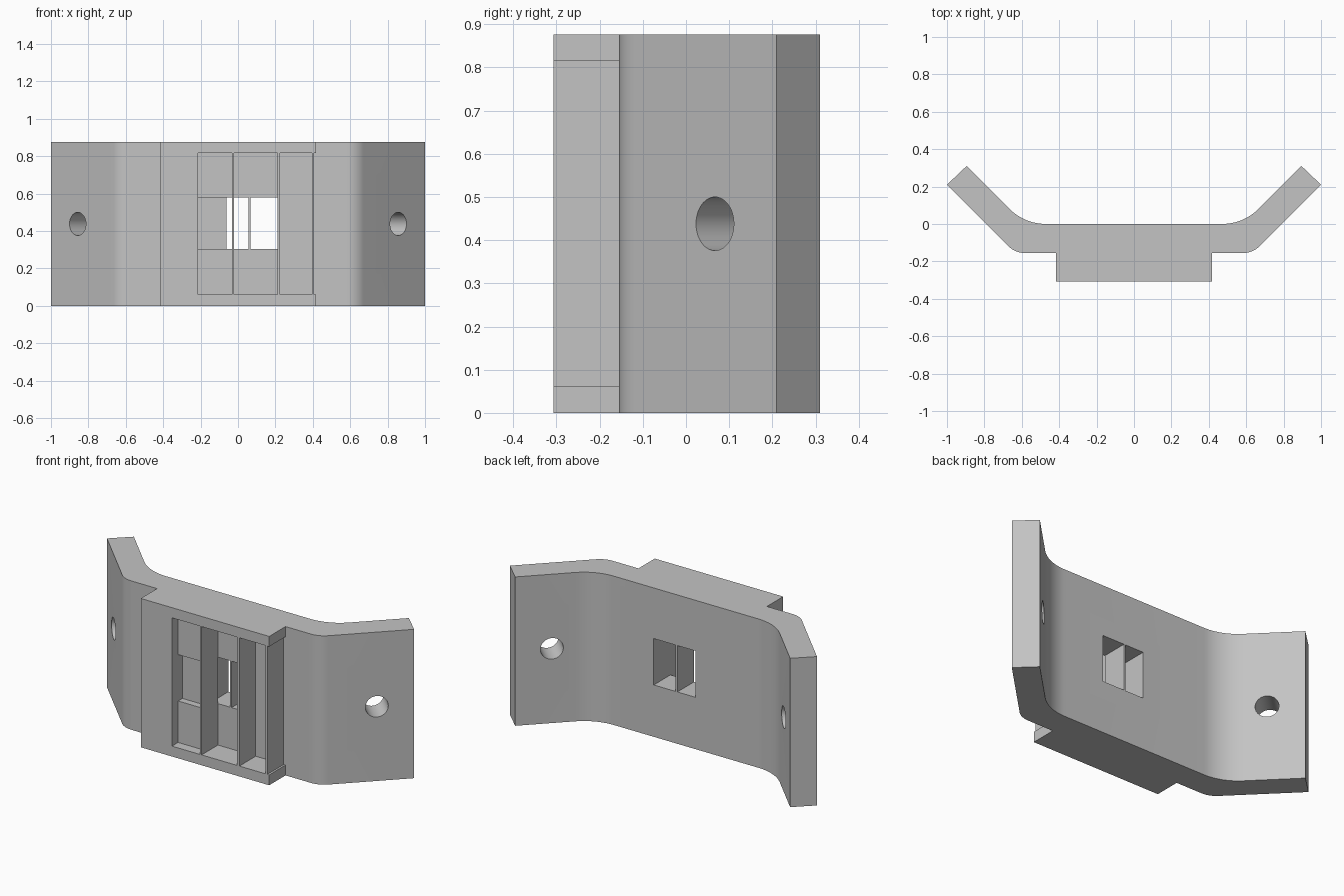
import bpy, bmesh, math
from mathutils import Matrix, Vector

cube = bpy.data.objects.get("Cube")
if cube:
    bpy.data.objects.remove(cube, do_unlink=True)

HEIGHT = 0.876
FRONT, PLATE_FRONT = -0.307, -0.155
POCKET_LOW, POCKET_HIGH = 0.061, 0.816
HOLE_LOW, HOLE_HIGH = 0.305, 0.578

grey = bpy.data.materials.new("plain grey")
grey.use_nodes = True
grey.diffuse_color = (0.55, 0.55, 0.55, 1)
grey.node_tree.nodes["Principled BSDF"].inputs["Base Color"].default_value = (0.55, 0.55, 0.55, 1)


def to_object(name, bm):
    bmesh.ops.recalc_face_normals(bm, faces=bm.faces)
    mesh = bpy.data.meshes.new(name)
    bm.to_mesh(mesh)
    bm.free()
    mesh.materials.append(grey)
    obj = bpy.data.objects.new(name, mesh)
    bpy.context.collection.objects.link(obj)
    return obj


def box(name, x0, x1, y0, y1, z0, z1):
    bm = bmesh.new()
    place = Matrix.Translation(((x0 + x1) / 2, (y0 + y1) / 2, (z0 + z1) / 2))
    bmesh.ops.create_cube(bm, size=1, matrix=place @ Matrix.Diagonal((x1 - x0, y1 - y0, z1 - z0, 1)))
    return to_object(name, bm)


def bend(cx, cy, radius, steps=12):
    """Eighth-turn arc, starting straight below its centre."""
    angles = [math.radians(45) * i / steps for i in range(steps + 1)]
    return [(cx + radius * math.sin(a), cy - radius * math.cos(a)) for a in angles]


def cut(target, cutter):
    cutter.hide_render = True
    mod = target.modifiers.new("cut", "BOOLEAN")
    mod.operation, mod.solver, mod.object = "DIFFERENCE", "EXACT", cutter
    bpy.context.view_layer.objects.active = target
    bpy.ops.object.modifier_apply(modifier=mod.name)
    bpy.data.objects.remove(cutter, do_unlink=True)


# Bent plate with the raised front block: half outline, mirrored and extruded
outer = bend(0.47, 0.278, 0.278)
inner = bend(0.584, -0.032, 0.123)
half = [(0.418, FRONT), (0.418, PLATE_FRONT)] + inner
half += [(1.0, 0.21), (0.895, 0.31)] + outer[::-1]
outline = half + [(-x, y) for x, y in reversed(half)]
bm = bmesh.new()
base = bm.faces.new([bm.verts.new((x, y, 0)) for x, y in outline])
top = bmesh.ops.extrude_face_region(bm, geom=[base])["geom"]
bmesh.ops.translate(bm, vec=(0, 0, HEIGHT), verts=[v for v in top if isinstance(v, bmesh.types.BMVert)])
bracket = to_object("bracket", bm)

# Front pockets, separated by thin dividers
for x0, x1, floor in ((-0.215, -0.032, -0.25), (-0.022, 0.21, PLATE_FRONT), (0.224, 0.395, PLATE_FRONT)):
    cut(bracket, box("pocket_cutter", x0, x1, FRONT - 0.05, floor, POCKET_LOW, POCKET_HIGH))

# Open notch on the block's left end
cut(bracket, box("notch_cutter", 0.406, 0.5, FRONT - 0.05, PLATE_FRONT, POCKET_LOW, POCKET_HIGH))

# Deeper recess in the narrow pocket
cut(bracket, box("recess_cutter", -0.215, -0.032, -0.27, -0.21, HOLE_LOW, HOLE_HIGH))

# Windows through the plate, on both sides of a thin bar
cut(bracket, box("window_cutter", -0.062, -0.032, -0.23, 0.05, HOLE_LOW, HOLE_HIGH))
cut(bracket, box("window_cutter", -0.045, 0.056, PLATE_FRONT, 0.05, HOLE_LOW, HOLE_HIGH))
cut(bracket, box("window_cutter", 0.067, 0.21, -0.2, 0.05, HOLE_LOW, HOLE_HIGH))

# Round bolt hole square to each arm
for side in (-1, 1):
    bm = bmesh.new()
    axis = Vector((side, -1, 0)).to_track_quat("Z", "Y").to_matrix().to_4x4()
    bmesh.ops.create_cone(bm, cap_ends=True, segments=48, radius1=0.062, radius2=0.062, depth=0.6,
                          matrix=Matrix.Translation((side * 0.857, 0.067, HEIGHT / 2)) @ axis)
    cut(bracket, to_object("bolt_hole_cutter", bm))

bpy.ops.object.select_all(action="DESELECT")
bracket.select_set(True)
bpy.context.view_layer.objects.active = bracket
bpy.ops.object.shade_smooth_by_angle(angle=math.radians(30))
